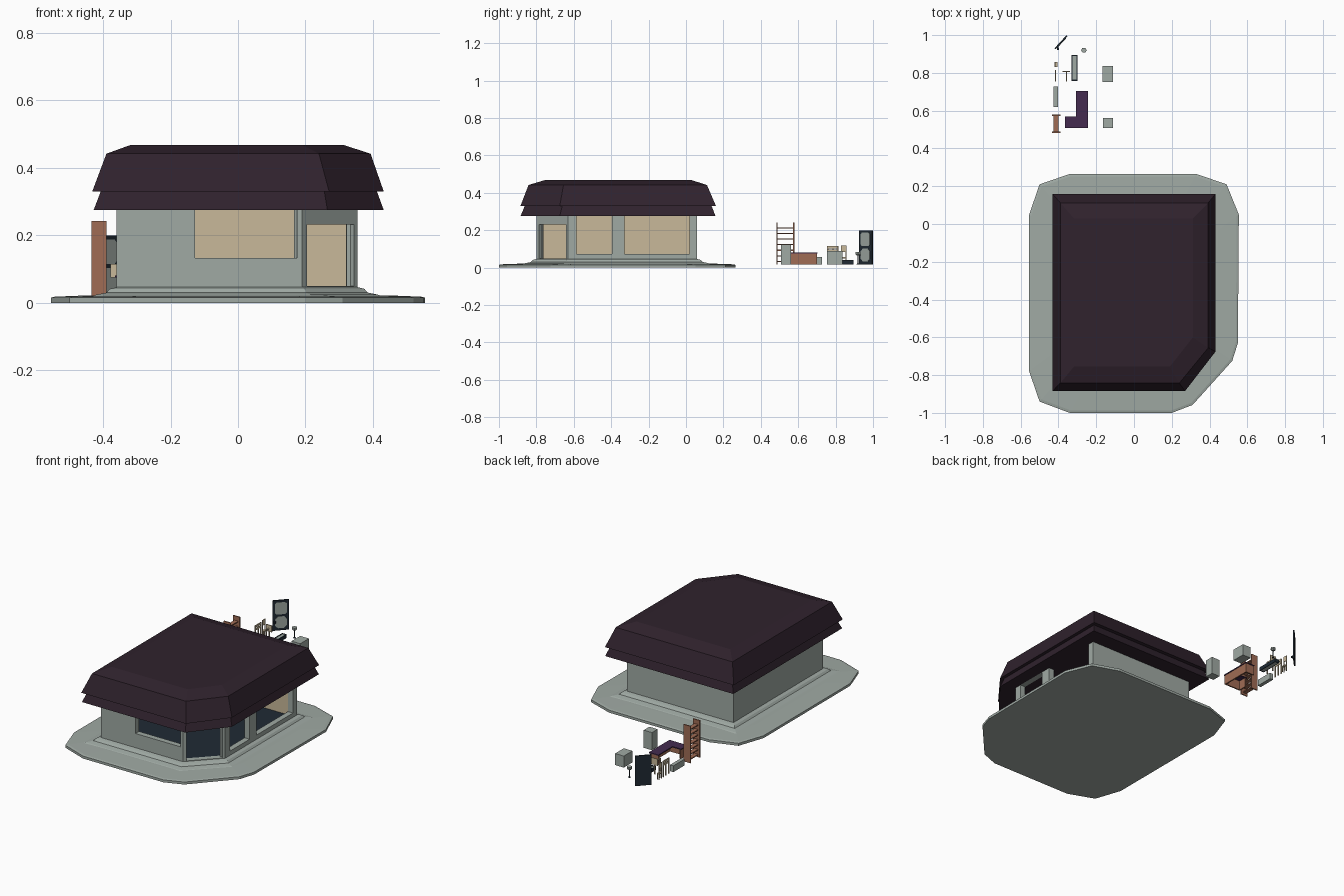
import bpy, bmesh, math
from mathutils import Vector

if "Cube" in bpy.data.objects:
    bpy.data.objects.remove(bpy.data.objects["Cube"])


def mat(name, r, g, b):
    m = bpy.data.materials.new(name)
    m.diffuse_color = (r, g, b, 1)
    m.use_nodes = True
    m.node_tree.nodes["Principled BSDF"].inputs["Base Color"].default_value = m.diffuse_color
    return m


GREY = mat("grey_green", .35, .40, .37)
TAN = mat("tan", .58, .48, .32)
ROOF = mat("dark_plum", .029, .016, .026)
BROWN = mat("brown", .35, .15, .09)
NAVY = mat("navy", .014, .023, .034)
PURPLE = mat("purple", .058, .024, .08)


def finish(bm, name, mats):
    me = bpy.data.meshes.new(name)
    bm.to_mesh(me)
    bm.free()
    for m in mats:
        me.materials.append(m)
    ob = bpy.data.objects.new(name, me)
    bpy.context.collection.objects.link(ob)
    return ob


def loft(name, rings, m):
    """Skin a stack of equal-length rings and cap both ends."""
    bm = bmesh.new()
    vs = [[bm.verts.new(p) for p in r] for r in rings]
    n = len(rings[0])
    for a, b in zip(vs, vs[1:]):
        for i in range(n):
            j = (i + 1) % n
            bm.faces.new((a[i], a[j], b[j], b[i]))
    bm.faces.new(vs[0][::-1])
    bm.faces.new(vs[-1])
    bmesh.ops.recalc_face_normals(bm, faces=bm.faces)
    return finish(bm, name, [m])


def add_box(bm, o, u, n, u0, u1, n0, n1, z0, z1):
    """Box in a frame: origin o, run direction u, depth direction n."""
    P = [o + u * a + n * b + Vector((0, 0, c))
         for c in (z0, z1) for a, b in ((u0, n0), (u1, n0), (u1, n1), (u0, n1))]
    v = [bm.verts.new(p) for p in P]
    fs = [bm.faces.new([v[i] for i in q]) for q in
          ((3, 2, 1, 0), (4, 5, 6, 7), (0, 1, 5, 4), (1, 2, 6, 5), (2, 3, 7, 6), (3, 0, 4, 7))]
    return fs


X, Y, O = Vector((1, 0, 0)), Vector((0, 1, 0)), Vector((0, 0, 0))


def boxes(name, items, m):
    bm = bmesh.new()
    for x0, x1, y0, y1, z0, z1 in items:
        add_box(bm, O, X, Y, x0, x1, y0, y1, z0, z1)
    return finish(bm, name, [m])


def plan(x0, x1, y0, y1, cx, cy, z):
    """Rectangle with its front right corner cut off."""
    return [(x0, y0, z), (cx, y0, z), (x1, cy, z), (x1, y1, z), (x0, y1, z)]


def house(o, z):
    return plan(-.36 - o, .355 + o, -.8 - o, .06 + o, .19 + .41 * o, -.63 - .41 * o, z)


# ground slab and curved plinth
outline = [(-.34, .265), (-.5, .21), (-.555, .05), (-.555, -.78), (-.5, -.94), (-.34, -1), (.2, -1),
           (.31, -.958), (.52, -.725), (.55, -.63), (.555, .05), (.49, .21), (.33, .265)]


def slab(s, z):
    return [(x * s, -.37 + (y + .37) * s, z) for x, y in outline]


loft("ground_slab", [slab(1, 0), slab(1, .015), slab(.98, .018), slab(.8, .022)], GREY)
loft("plinth", [house(.08, .015), house(.06, .024), house(.03, .03), house(.02, .041), house(0, .046)], GREY)
loft("floor", [house(-.03, .04), house(-.03, .049)], NAVY)

# walls with openings (start, end, sill, head), tan on the inner faces
T = .034


def wall(name, p, q, holes):
    p, q = Vector(p), Vector(q)
    L = (q - p).length
    u = (q - p).normalized()
    n = Vector((-u.y, u.x, 0))
    bm = bmesh.new()
    parts, at = [], 0
    for a, b, s, h in holes:
        parts += [(at, a, .04, .29), (a, b, .04, s)]
        if h < .28:
            parts.append((a, b, h, .29))
        at = b
    parts.append((at, L, .04, .29))
    for a, b, z0, z1 in parts:
        if z1 - z0 > .002:
            fs = add_box(bm, O + p, u, n, a, b, 0, T, z0, z1)
            fs[4].material_index = 1
    finish(bm, name, [GREY, TAN])


c = house(0, 0)
wall("front_wall", c[0], c[1], [(.233, .535, .132, .29)])
wall("corner_door_wall", c[1], c[2], [(.02, .222, .049, .232)])
wall("right_wall", c[2], c[3], [(.045, .235, .072, .275), (.30, .65, .072, .29)])
wall("back_wall", c[3], c[4], [])
wall("left_wall", c[4], c[0], [])
boxes("inner_door_panel", [(-.327, -.32, -.105, -.005, .049, .2)], TAN)

# two tier roof
loft("lower_roof", [plan(-.428, .432, -.885, .158, .265, -.675, .275),
                    plan(-.405, .41, -.86, .135, .255, -.66, .335)], ROOF)
loft("upper_roof", [plan(-.432, .432, -.885, .16, .27, -.675, .33),
                    plan(-.39, .393, -.842, .112, .24, -.655, .442),
                    plan(-.318, .312, -.755, .03, .19, -.6, .468)], ROOF)

# open bookshelf
boxes("bookshelf", [(-.435, -.39, .483, .490, .018, .242), (-.435, -.39, .573, .580, .018, .242)]
      + [(-.425, -.4, .488, .575, z, z + .006) for z in (.03, .06, .09, .12, .15, .18, .21)], BROWN)

# L shaped counter: hollow brown panels under a purple top
boxes("counter_panels", [(-.255, -.247, .51, .70, .018, .076), (-.36, -.247, .51, .518, .018, .076),
                         (-.36, -.352, .51, .565, .018, .076), (-.307, -.247, .692, .70, .018, .076)], BROWN)
boxes("counter_top", [(-.365, -.307, .507, .568, .075, .081), (-.307, -.244, .507, .703, .075, .081)], PURPLE)

# cabinets and benches
boxes("tall_cabinet", [(-.165, -.11, .508, .562, .018, .125)], GREY)
boxes("short_cabinet", [(-.168, -.11, .753, .836, .018, .088)], GREY)
boxes("long_bench", [(-.425, -.402, .62, .728, .018, .056)], GREY)
boxes("low_planter", [(-.325, -.305, .765, .89, .018, .037)], GREY)
boxes("planter_rim", [(-.33, -.325, .758, .895, .018, .04), (-.305, -.30, .758, .895, .018, .04),
                      (-.325, -.305, .758, .765, .018, .04), (-.325, -.305, .89, .895, .018, .04)], NAVY)

# slatted tan racks
boxes("display_rack", [(-.418, -.412, y, y + .006, .018, .115) for y in (.755, .782, .809)]
      + [(-.417, -.413, .755, .815, z, z + .012) for z in (.085, .103)], TAN)
boxes("corner_rack", [(-.378, -.338, .806, .811, .075, .115), (-.36, -.355, .755, .806, .09, .096),
                      (-.36, -.354, .804, .81, .018, .08), (-.36, -.354, .755, .761, .018, .096)], TAN)
boxes("small_chair", [(-.42, -.405, .83, .858, .05, .056), (-.42, -.416, .83, .858, .085, .118)]
      + [(x, x + .004, y, y + .004, .018, .118 if x < -.41 else .05) for x in (-.42, -.409) for y in (.83, .854)],
      TAN)


# hexagonal stool
def hexa(r, z):
    return [(-.265 + r * math.cos(i * math.pi / 3), .92 + r * math.sin(i * math.pi / 3), z) for i in range(6)]


loft("stool_seat", [hexa(.010, .066), hexa(.015, .072), hexa(.015, .083)], GREY)
loft("stool_stem", [hexa(.009, .018), hexa(.003, .023), hexa(.003, .068)], NAVY)

# free standing door with two glass panels on the front right side
p, q = Vector((-.418, .928, 0)), Vector((-.355, .996, 0))
u = (q - p).normalized()
n = Vector((u.y, -u.x, 0))
bm = bmesh.new()
add_box(bm, p, u, n, 0, (q - p).length, -.004, .004, .018, .2)
bmesh.ops.recalc_face_normals(bm, faces=bm.faces)
finish(bm, "door_leaf", [NAVY])
mid = (p + q) / 2


def pane(name, z0, z1, w, k):
    shape = [(-w, z0 + k), (-w + k, z0), (w - k, z0), (w, z0 + k), (w, z1 - k), (w - k, z1), (-w + k, z1), (-w, z1 - k)]
    loft(name, [[mid + u * a + n * d + Vector((0, 0, z)) for a, z in shape] for d in (.003, .006)], GREY)


pane("upper_pane", .115, .188, .033, .009)
pane("lower_pane", .032, .103, .033, .016)
boxes("door_handle", [(-.408, -.398, .922, .934, .066, .078)], NAVY)
